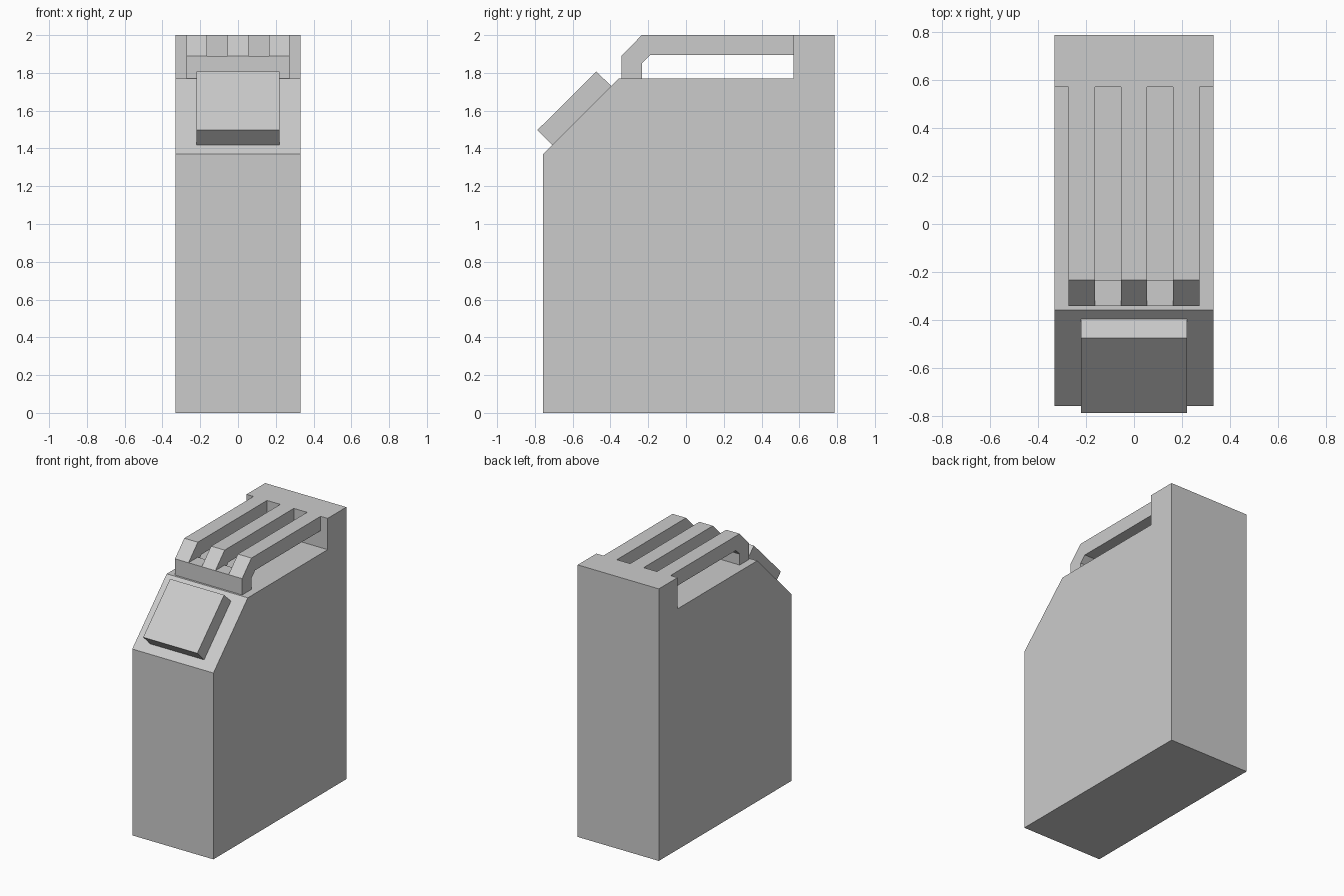
import bpy
import bmesh
from mathutils import Vector

default = bpy.data.objects.get("Cube")
if default:
    bpy.data.objects.remove(default, do_unlink=True)

# Single plain grey
GREY = (0.6, 0.6, 0.6, 1)
grey = bpy.data.materials.new("plain grey")
grey.use_nodes = True
grey.diffuse_color = GREY
grey.node_tree.nodes["Principled BSDF"].inputs["Base Color"].default_value = GREY


def extrude_profile(name, profile, x_min, x_max):
    """Extrude a side outline of (y, z) points across x."""
    bm = bmesh.new()
    face = bm.faces.new([bm.verts.new((x_min, y, z)) for y, z in profile])
    grown = bmesh.ops.extrude_face_region(bm, geom=[face])
    verts = [v for v in grown["geom"] if isinstance(v, bmesh.types.BMVert)]
    bmesh.ops.translate(bm, verts=verts, vec=Vector((x_max - x_min, 0, 0)))
    bmesh.ops.recalc_face_normals(bm, faces=bm.faces)
    mesh = bpy.data.meshes.new(name)
    bm.to_mesh(mesh)
    bm.free()
    mesh.materials.append(grey)
    obj = bpy.data.objects.new(name, mesh)
    bpy.context.collection.objects.link(obj)
    return obj


# Can body with sloped shoulder and raised rear block
body = [(-0.757, 0), (0.787, 0), (0.787, 2), (0.57, 2),
        (0.57, 1.77), (-0.357, 1.77), (-0.757, 1.37)]
extrude_profile("can_body", body, -0.33, 0.33)

# Three handle bars, each bent down at the front
bar = [(-0.342, 1.77), (-0.342, 1.89), (-0.234, 2), (0.57, 2),
       (0.57, 1.894), (-0.19, 1.894), (-0.234, 1.85), (-0.234, 1.77)]
half = 0.055
for name, x in (("right", -0.218), ("middle", 0), ("left", 0.218)):
    extrude_profile(f"handle_bar_{name}", bar, x - half, x + half)

# Front foot joining the bars
foot = [(-0.342, 1.77), (-0.342, 1.89), (-0.234, 1.89), (-0.234, 1.77)]
extrude_profile("handle_foot", foot, -0.273, 0.273)

# Square cap lying on the slope
cap = [(-0.787, 1.497), (-0.475, 1.807), (-0.395, 1.73), (-0.707, 1.418)]
extrude_profile("filler_cap", cap, -0.22, 0.22)
